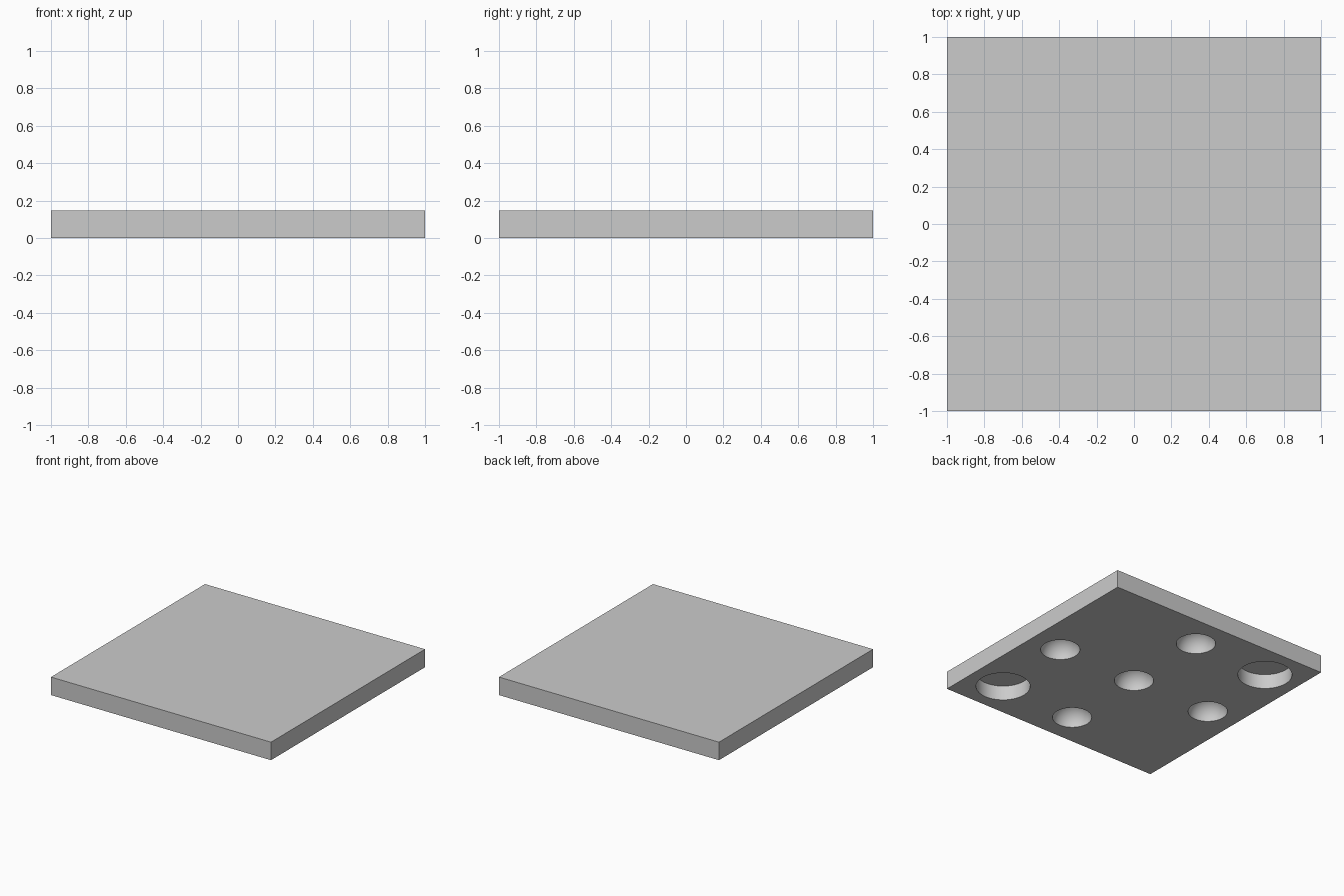
import bpy

cube = bpy.data.objects.get("Cube")
if cube:
    bpy.data.objects.remove(cube, do_unlink=True)

THICKNESS = 0.148

# Single grey finish
grey = bpy.data.materials.new("plain_grey")
grey.use_nodes = True
colour = (0.6, 0.6, 0.6, 1)
grey.diffuse_color = colour
grey.node_tree.nodes["Principled BSDF"].inputs["Base Color"].default_value = colour

# Square plate
bpy.ops.mesh.primitive_cube_add(size=1, location=(0, 0, THICKNESS / 2))
plate = bpy.context.object
plate.name = "plate"
plate.scale = (2, 2, THICKNESS)
bpy.ops.object.transform_apply(location=True, rotation=False, scale=True)
plate.data.materials.append(grey)


def cut(cutter, name):
    """Subtract a cutter from the plate and remove it."""
    cutter.name = name
    cutter.hide_render = True
    cutter.data.materials.append(grey)
    mod = plate.modifiers.new(name, "BOOLEAN")
    mod.operation = "DIFFERENCE"
    mod.solver = "EXACT"
    mod.object = cutter
    bpy.context.view_layer.objects.active = plate
    bpy.ops.object.modifier_apply(modifier=mod.name)
    bpy.data.objects.remove(cutter, do_unlink=True)


# Round dimples in the underside: one central, four around it
for x, y in ((0, 0), (0.725, 0), (-0.725, 0), (0, 0.725), (0, -0.725)):
    bpy.ops.mesh.primitive_uv_sphere_add(segments=48, ring_count=24, radius=1, location=(x, y, 0))
    dimple = bpy.context.object
    dimple.scale = (0.148, 0.148, 0.142)
    cut(dimple, "dimple_cutter")

# Flat-bottomed recesses at two opposite corners
for s in (1, -1):
    bpy.ops.mesh.primitive_cylinder_add(vertices=64, radius=0.204, depth=0.24, location=(0.7 * s, -0.7 * s, 0))
    cut(bpy.context.object, "recess_cutter")

# Smooth the hollows, keep rims sharp
bpy.ops.object.select_all(action="DESELECT")
plate.select_set(True)
bpy.context.view_layer.objects.active = plate
bpy.ops.object.shade_smooth_by_angle(angle=0.6)
